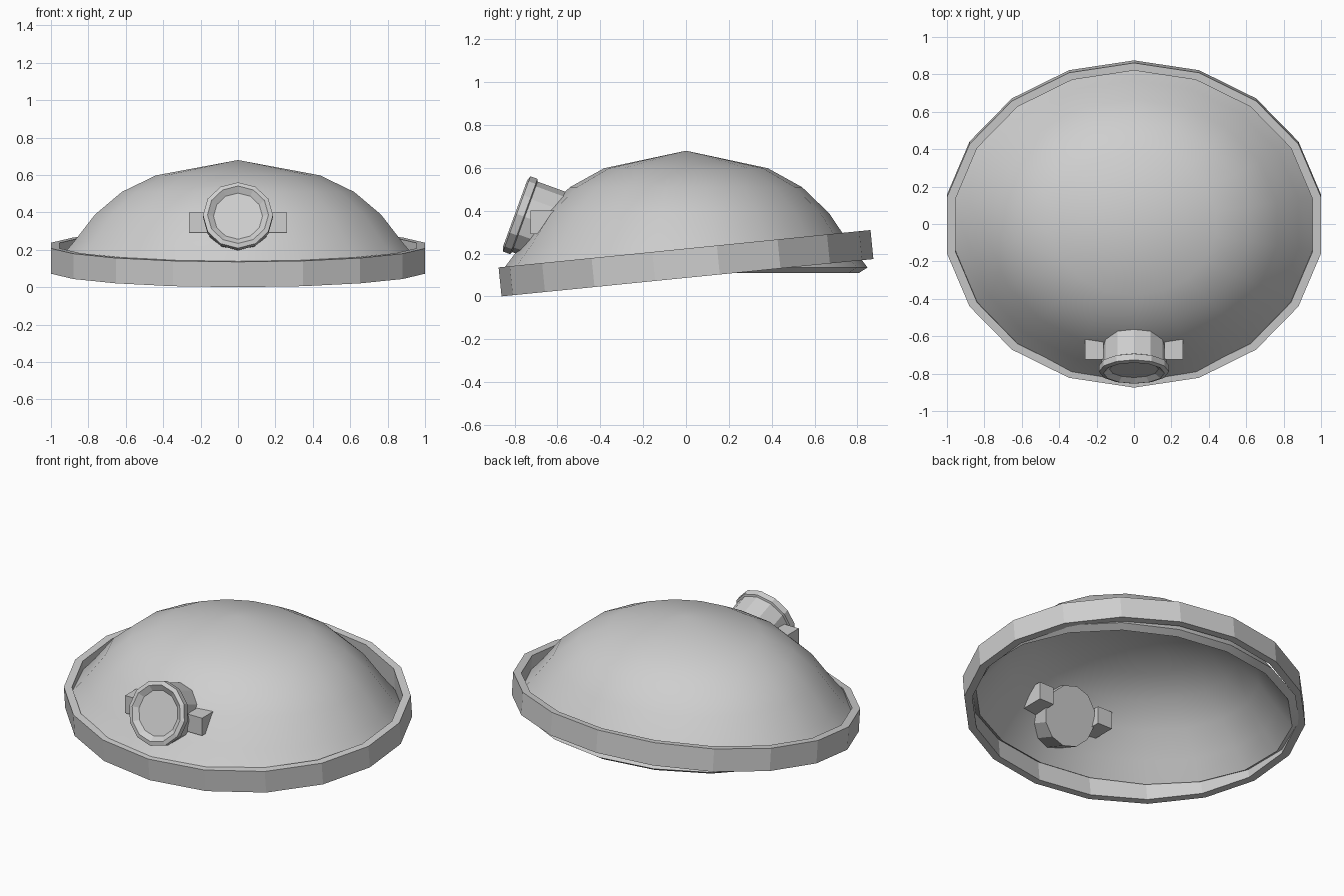
import bpy, bmesh, math

if "Cube" in bpy.data.objects:
    bpy.data.objects.remove(bpy.data.objects["Cube"])

grey = bpy.data.materials.new("plain_grey")
grey.diffuse_color = (0.62, 0.62, 0.62, 1)
grey.use_nodes = True
grey.node_tree.nodes["Principled BSDF"].inputs["Base Color"].default_value = grey.diffuse_color


def finish(bm, name, smooth=False):
    bmesh.ops.recalc_face_normals(bm, faces=bm.faces)
    mesh = bpy.data.meshes.new(name)
    bm.to_mesh(mesh)
    bm.free()
    mesh.materials.append(grey)
    ob = bpy.data.objects.new(name, mesh)
    bpy.context.collection.objects.link(ob)
    if smooth:
        bpy.ops.object.select_all(action='DESELECT')
        ob.select_set(True)
        bpy.context.view_layer.objects.active = ob
        bpy.ops.object.shade_smooth_by_angle(angle=math.radians(35))
    return ob


def lathe(name, profile, sides, y_scale=1.0, closed=False, smooth=False):
    """Spin (radius, height) points round z, with a vertex on +y."""
    bm = bmesh.new()
    rings = []
    for r, z in profile:
        if r == 0:
            rings.append([bm.verts.new((0, 0, z))] * sides)
            continue
        angles = [2 * math.pi * i / sides for i in range(sides)]
        rings.append([bm.verts.new((r * math.sin(a), r * math.cos(a) * y_scale, z))
                      for a in angles])
    pairs = list(zip(rings, rings[1:]))
    if closed:
        pairs.append((rings[-1], rings[0]))
    for low, high in pairs:
        for i in range(sides):
            j = (i + 1) % sides
            quad = [low[i], low[j], high[j], high[i]]
            bm.faces.new(list(dict.fromkeys(quad)))
    return finish(bm, name, smooth)


# Hollow oval dome: outer skin down to the rim, then inner skin back up
lathe("dome",
      [(0, 0.68), (0.445, 0.598), (0.63, 0.51), (0.777, 0.388), (0.893, 0.24),
       (0.985, 0.135), (0.94, 0.11), (0.855, 0.215), (0.745, 0.355),
       (0.605, 0.472), (0.43, 0.556), (0, 0.635)],
      18, 0.86, smooth=True)

# Flat-sided brim band, tipped down at the front
brim = lathe("brim_band",
             [(1.0154, -0.068), (1.0154, 0.068), (0.968, 0.068), (0.968, -0.068)],
             18, 0.859, closed=True)
brim.location = (0, 0, 0.155)
brim.rotation_euler.x = 0.1

# Lamp: barrel through the dome, flared lip and recessed lens
lamp = lathe("lamp",
             [(0, -0.25), (0.175, -0.25), (0.175, -0.04), (0.187, -0.035),
              (0.187, 0), (0.163, 0.008), (0.131, -0.015), (0, -0.015)], 12)
lamp.location = (0, -0.79, 0.385)
lamp.rotation_euler.x = math.radians(70)

# Mounting tabs either side of the lamp
for side, label in ((-1, "left"), (1, "right")):
    bm = bmesh.new()
    bmesh.ops.create_cube(bm, size=1)
    bmesh.ops.scale(bm, vec=(0.1, 0.22, 0.108), verts=bm.verts)
    bmesh.ops.translate(bm, vec=(side * 0.212, -0.615, 0.346), verts=bm.verts)
    finish(bm, label + "_lamp_tab")
